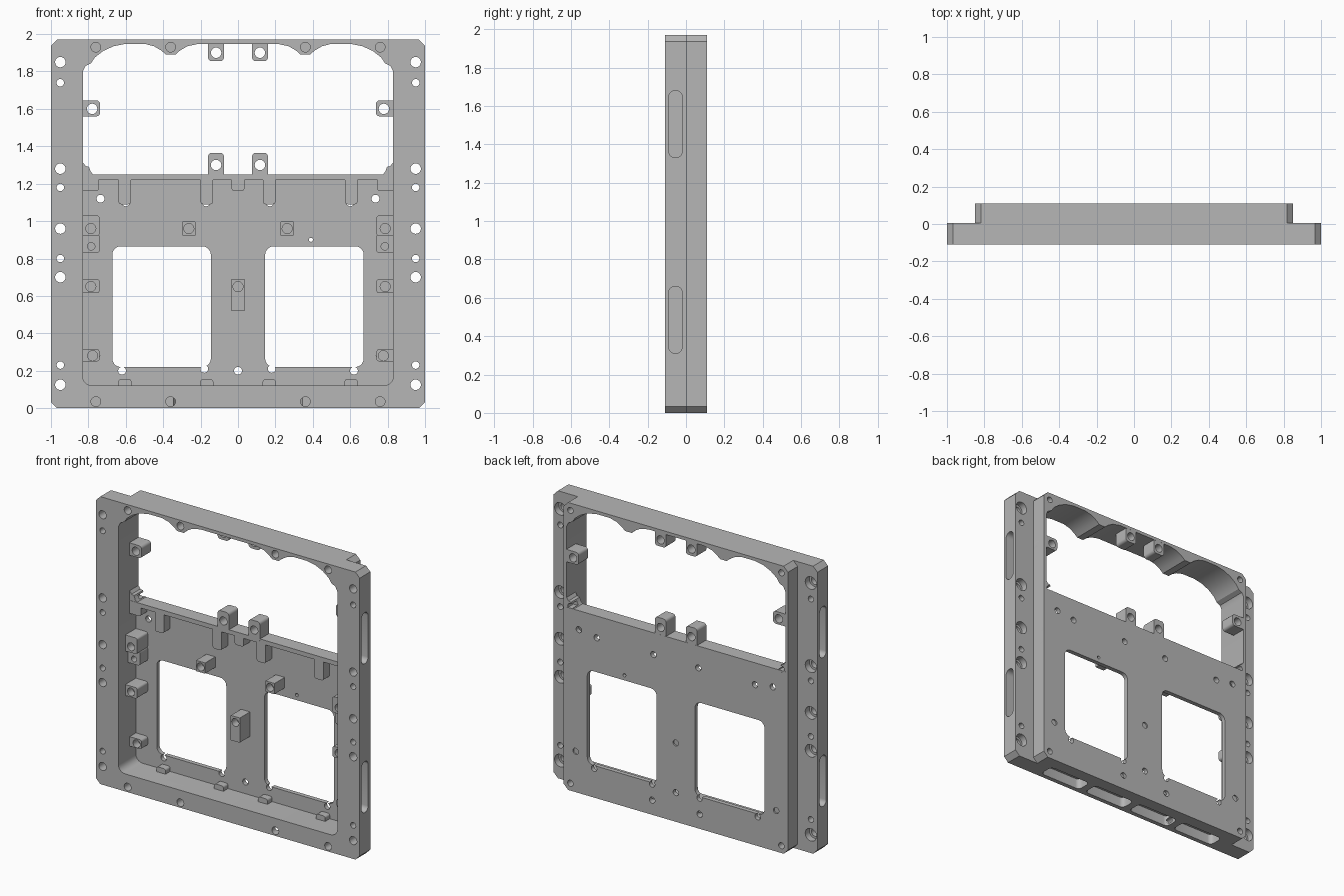
import bpy, bmesh
from math import sin, cos, pi

if "Cube" in bpy.data.objects:
    bpy.data.objects.remove(bpy.data.objects["Cube"])

metal = bpy.data.materials.new("grey_metal")
metal.use_nodes = True
metal.diffuse_color = (0.47, 0.47, 0.47, 1)
metal.node_tree.nodes["Principled BSDF"].inputs["Base Color"].default_value = (0.47, 0.47, 0.47, 1)

FRONT, STEP, FLOOR, BACK = -0.11, 0.005, 0.08, 0.11
cutters = []


def rounded(x0, x1, z0, z1, r, n=5):
    """Rounded rectangle outline."""
    out = []
    corners = [(x1 - r, z1 - r), (x0 + r, z1 - r), (x0 + r, z0 + r), (x1 - r, z0 + r)]
    for k, (cx, cz) in enumerate(corners):
        for i in range(n + 1):
            a = (k + i / n) * pi / 2
            out.append((cx + r * cos(a), cz + r * sin(a)))
    return out


def chamfered(w, z0, z1, c):
    half = [(w - c, z0), (w, z0 + c), (w, z1 - c), (w - c, z1)]
    return half + [(-x, z) for x, z in reversed(half)]


def circle(x, z, r, n=20):
    return [(x + r * cos(2 * pi * i / n), z + r * sin(2 * pi * i / n)) for i in range(n)]


def mirrored(outlines):
    """Outlines plus their copies on the other side."""
    return outlines + [[(-x, z) for x, z in o] for o in outlines]


def solid(name, prisms, axis="y", cutter=False):
    """One object from (outline, start, end) prisms along an axis."""
    place = {"y": lambda u, v, d: (u, d, v),
             "x": lambda u, v, d: (d, u, v),
             "z": lambda u, v, d: (u, v, d)}[axis]
    bm = bmesh.new()
    for outline, a, b in prisms:
        lo = [bm.verts.new(place(u, v, a)) for u, v in outline]
        hi = [bm.verts.new(place(u, v, b)) for u, v in outline]
        bm.faces.new(lo)
        bm.faces.new(hi)
        for i in range(len(lo)):
            j = (i + 1) % len(lo)
            bm.faces.new((lo[i], lo[j], hi[j], hi[i]))
    bmesh.ops.recalc_face_normals(bm, faces=bm.faces)
    mesh = bpy.data.meshes.new(name)
    bm.to_mesh(mesh)
    bm.free()
    mesh.materials.append(metal)
    obj = bpy.data.objects.new(name, mesh)
    bpy.context.collection.objects.link(obj)
    if cutter:
        obj.hide_render = True
        cutters.append(obj)
    return obj


def select(obj):
    bpy.ops.object.select_all(action="DESELECT")
    obj.select_set(True)
    bpy.context.view_layer.objects.active = obj


def combine(obj, others, operation="DIFFERENCE"):
    select(obj)
    for other in others:
        mod = obj.modifiers.new("cut", "BOOLEAN")
        mod.operation = operation
        mod.solver = "EXACT"
        mod.use_self = True
        mod.object = other
        bpy.ops.object.modifier_apply(modifier=mod.name)


def drill(name, holes, a, b):
    return solid(name, [(o, a, b) for o in holes], cutter=True)


# Main opening: straight sides below, scalloped top
half = [(0.83, 1.80), (0.815, 1.83), (0.785, 1.845), (0.765, 1.875), (0.72, 1.91),
        (0.665, 1.935), (0.6, 1.948), (0.5, 1.948), (0.45, 1.935), (0.41, 1.912),
        (0.385, 1.89), (0.335, 1.89), (0.31, 1.912), (0.27, 1.935), (0.21, 1.948)]
base = rounded(-0.83, 0.83, 0.12, 1.0, 0.05)[12:]
opening = half + [(-x, z) for x, z in reversed(half)] + base

# Fixing holes
big = mirrored([circle(0.95, z, 0.028) for z in (1.85, 1.28, 0.96, 0.70, 0.125)])
small = mirrored([circle(0.95, z, 0.02) for z in (1.74, 1.18, 0.80, 0.23)])
bores = mirrored([circle(0.95, z, 0.043) for z in (1.85, 1.28, 0.96, 0.70, 0.125)])
rim = mirrored([circle(x, z, 0.026) for x in (0.36, 0.76) for z in (1.93, 0.035)])
rear = mirrored([circle(x, z, 0.021) for x, z in (
    (0.80, 1.92), (0.80, 1.26), (0.735, 1.12), (0.6, 1.10), (0.17, 1.10),
    (0.62, 0.2), (0.18, 0.21), (0.18, 0.1), (0.8, 0.05), (0.76, 0.28))])
rear += [circle(0, 0.54, 0.021), circle(0, 0.2, 0.021)]
rear_cut = drill("rear_hole_cutter", rear, 0.05, 0.2)

# Frame: wide front flange with a narrower block behind
frame = solid("frame", [(chamfered(1.0, 0, 1.97, 0.033), FRONT, STEP)])
block = solid("block_cutter", [(chamfered(0.85, 0, 1.97, 0.033), -0.05, BACK)], cutter=True)
combine(frame, [block], "UNION")
slots = []
for z0, z1 in ((0.31, 0.66), (1.33, 1.68)):
    for s in (-1, 1):
        slots.append((rounded(-0.09, -0.02, z0, z1, 0.033), s * 0.93, s * 1.1))
pockets = [(rounded(x - 0.16, x + 0.16, -0.08, 0.025, 0.03), -0.1, 0.07)
           for x in (-0.555, -0.185, 0.185, 0.555)]
combine(frame, [
    drill("opening_cutter", [opening], -0.3, 0.3),
    drill("flange_hole_cutter", big + small, -0.3, 0.3),
    drill("counterbore_cutter", bores, -0.04, 0.3),
    drill("rim_hole_cutter", rim, -0.3, -0.03),
    solid("slot_cutter", slots, "x", True),
    solid("pocket_cutter", pockets, "z", True),
    rear_cut])

# Back plate with two windows and a pin hole
plate = solid("back_plate", [(rounded(-0.84, 0.84, 0.11, 1.25, 0.004, 1), FLOOR, BACK)])
windows = mirrored([rounded(0.145, 0.672, 0.22, 0.865, 0.045)])
combine(plate, [drill("window_cutter", windows + [circle(0.39, 0.9, 0.011)], -0.3, 0.3), rear_cut])

# Cross bar with corner blocks
shelf = solid("cross_bar", [(rounded(-0.84, 0.84, 1.22, 1.25, 0.004, 1), 0.01, 0.109)])
gussets = solid("corner_blocks", [(o, 0.012, 0.108) for o in mirrored([
    rounded(0.745, 0.845, 1.16, 1.235, 0.015),
    [(0.765, 1.24), (0.845, 1.24), (0.845, 1.32), (0.83, 1.315),
     (0.815, 1.295), (0.797, 1.29), (0.788, 1.265)]])])
combine(gussets, [rear_cut])

# Ribs under the bar and along the floor
ribs = solid("ribs", [(o, 0.012, 0.1) for o in mirrored(
    [rounded(x - 0.034, x + 0.034, 1.09, 1.24, 0.015) for x in (0.167, 0.605)])
    + [rounded(-0.034, 0.034, 1.16, 1.24, 0.015)]])
combine(ribs, [rear_cut])
feet = solid("floor_ribs", [(o, 0.03, 0.09) for o in mirrored(
    [rounded(x - 0.035, x + 0.035, 0.1, 0.155, 0.015) for x in (0.167, 0.605)])])

# Lugs around the upper opening, drilled through
lugs = solid("lugs", [(o, 0.008, 0.1095) for o in mirrored([
    rounded(0.737, 0.85, 1.56, 1.645, 0.02),
    rounded(0.075, 0.16, 1.855, 1.96, 0.02),
    rounded(0.075, 0.16, 1.225, 1.365, 0.02)])])
combine(lugs, [drill("lug_hole_cutter", mirrored(
    [circle(0.78, 1.6, 0.028), circle(0.117, 1.9, 0.028), circle(0.117, 1.3, 0.028)]), -0.3, 0.3)])

# Bosses inside the tray: outline, hole place, hole radius, front depth
bosses = [
    ("upper_boss", (0.74, 0.85, 0.92, 1.03, 0.015), (0.787, 0.96), 0.027, -0.035),
    ("pin_boss", (0.74, 0.85, 0.83, 0.93, 0.015), (0.785, 0.865), 0.02, -0.005),
    ("middle_boss", (0.74, 0.85, 0.615, 0.69, 0.015), (0.787, 0.65), 0.027, -0.035),
    ("lower_boss", (0.74, 0.85, 0.25, 0.315, 0.015), (0.777, 0.28), 0.027, 0.012),
    ("plate_boss", (0.228, 0.298, 0.923, 0.997, 0.003), (0.263, 0.96), 0.027, -0.03),
    ("centre_boss", (-0.035, 0.035, 0.52, 0.69, 0.003), (0, 0.65), 0.027, -0.03)]
for name, shape, (hx, hz), r, y in bosses:
    outlines, holes = [rounded(*shape)], [circle(hx, hz, r)]
    if hx:
        outlines, holes = mirrored(outlines), mirrored(holes)
    boss = solid(name, [(o, y, 0.1) for o in outlines])
    combine(boss, [drill(name + "_cutter", holes, y - 0.1, y + 0.055)])

# Clear the helpers and finish the shading
for c in cutters:
    bpy.data.objects.remove(c)
for obj in list(bpy.context.collection.objects):
    if obj.type == "MESH":
        select(obj)
        bpy.ops.object.shade_smooth_by_angle(angle=0.5)
